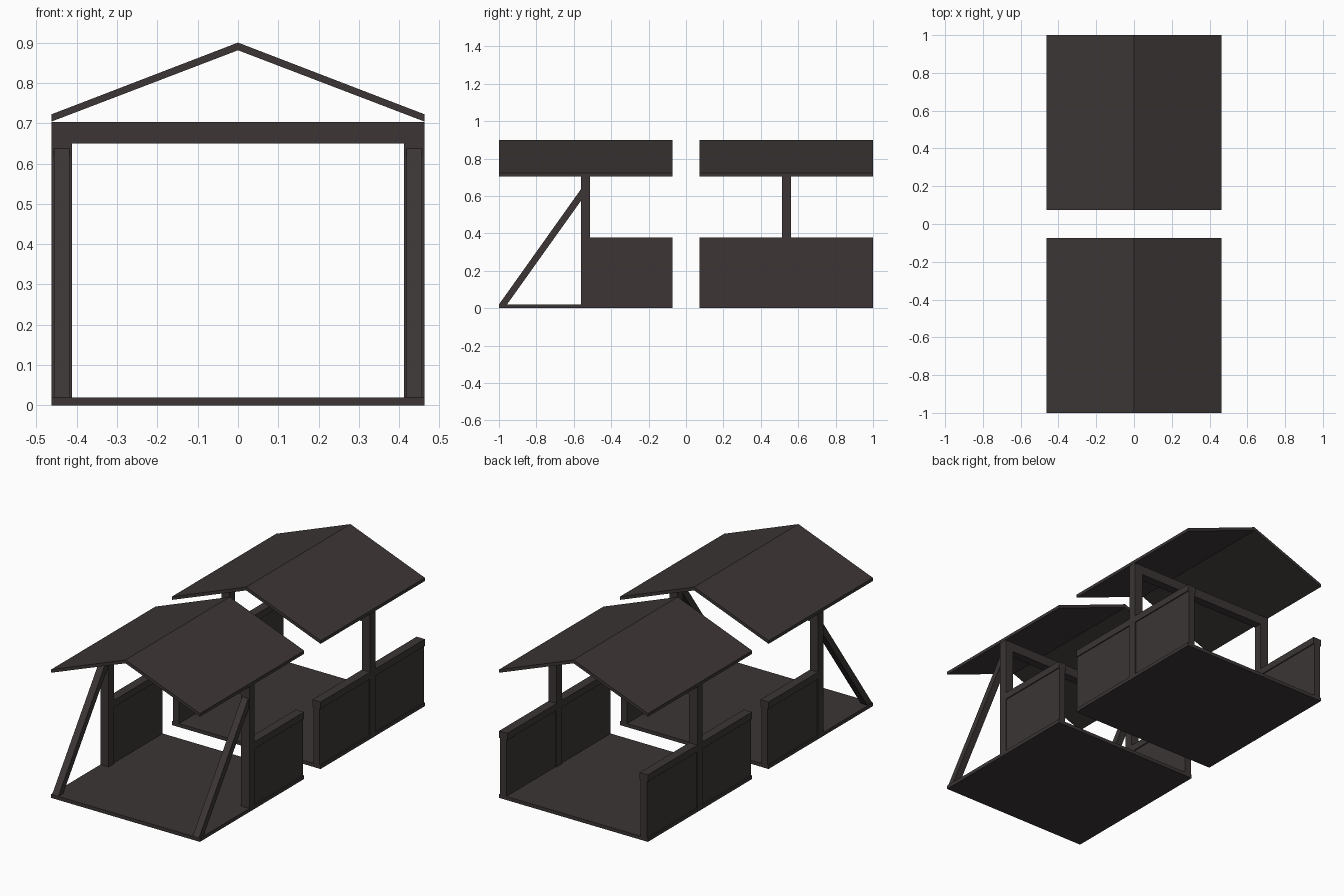
import bpy

if "Cube" in bpy.data.objects:
    bpy.data.objects.remove(bpy.data.objects["Cube"])

mat = bpy.data.materials.new("dark brown")
mat.diffuse_color = (0.045, 0.036, 0.036, 1)
mat.use_nodes = True
mat.node_tree.nodes["Principled BSDF"].inputs["Base Color"].default_value = mat.diffuse_color

W = 0.463            # half width
IN = 0.412           # inner face of posts and rails
Y0, Y1 = 0.073, 1.0  # extent of each half along y
P0, P1 = 0.513, 0.561  # post extent along y


def prism(name, profile, axis, a, b):
    """Extrude a 2D profile along x (profile = y,z) or y (profile = x,z)."""
    def pt(p, t):
        return (t, p[0], p[1]) if axis == "x" else (p[0], t, p[1])
    n = len(profile)
    verts = [pt(p, a) for p in profile] + [pt(p, b) for p in profile]
    faces = [list(range(n)), list(range(2 * n - 1, n - 1, -1))]
    faces += [[i, i + n, (i + 1) % n + n, (i + 1) % n] for i in range(n)]
    me = bpy.data.meshes.new(name)
    me.from_pydata(verts, [], faces)
    me.materials.append(mat)
    ob = bpy.data.objects.new(name, me)
    bpy.context.collection.objects.link(ob)
    # consistent outward normals
    import bmesh
    bm = bmesh.new()
    bm.from_mesh(me)
    bmesh.ops.recalc_face_normals(bm, faces=bm.faces)
    bm.to_mesh(me)
    bm.free()
    return ob


def box(name, x0, x1, y0, y1, z0, z1):
    return prism(name, [(y0, z0), (y1, z0), (y1, z1), (y0, z1)], "x", x0, x1)


def mirrored(ob):
    """Repeat a right-hand part on the left."""
    ob.modifiers.new("mirror", "MIRROR").use_axis[0] = True
    return ob


roof = [(-W, 0.704), (0, 0.881), (W, 0.704), (W, 0.722), (0, 0.9), (-W, 0.722)]

for label, s in (("front", -1), ("back", 1)):
    # floor, gable roof, cross beam and posts
    box(label + "_floor", -W, W, s * Y0, s * Y1, 0, 0.02)
    prism(label + "_roof", roof, "y", s * Y0, s * Y1)
    box(label + "_cross_beam", -W, W, s * P0, s * P1, 0.65, 0.703)
    mirrored(box(label + "_post", IN, W, s * P0, s * P1, 0.02, 0.65))
    # half-height walls with top rails; the front half is open ahead of its posts
    spans = [(Y0, P0)] + ([(P1, Y1)] if s > 0 else [])
    for i, (a, b) in enumerate(spans):
        mirrored(box(f"{label}_wall_{i}", 0.418, 0.457, s * a, s * b, 0.02, 0.338))
        mirrored(box(f"{label}_rail_{i}", IN, W, s * a, s * b, 0.338, 0.377))

# slanted braces from the front floor edge up to the front posts
brace = [(-1, 0.02), (-0.957, 0.02), (-P1, 0.575), (-P1, 0.637)]
mirrored(prism("front_brace", brace, "x", 0.418, 0.457))
